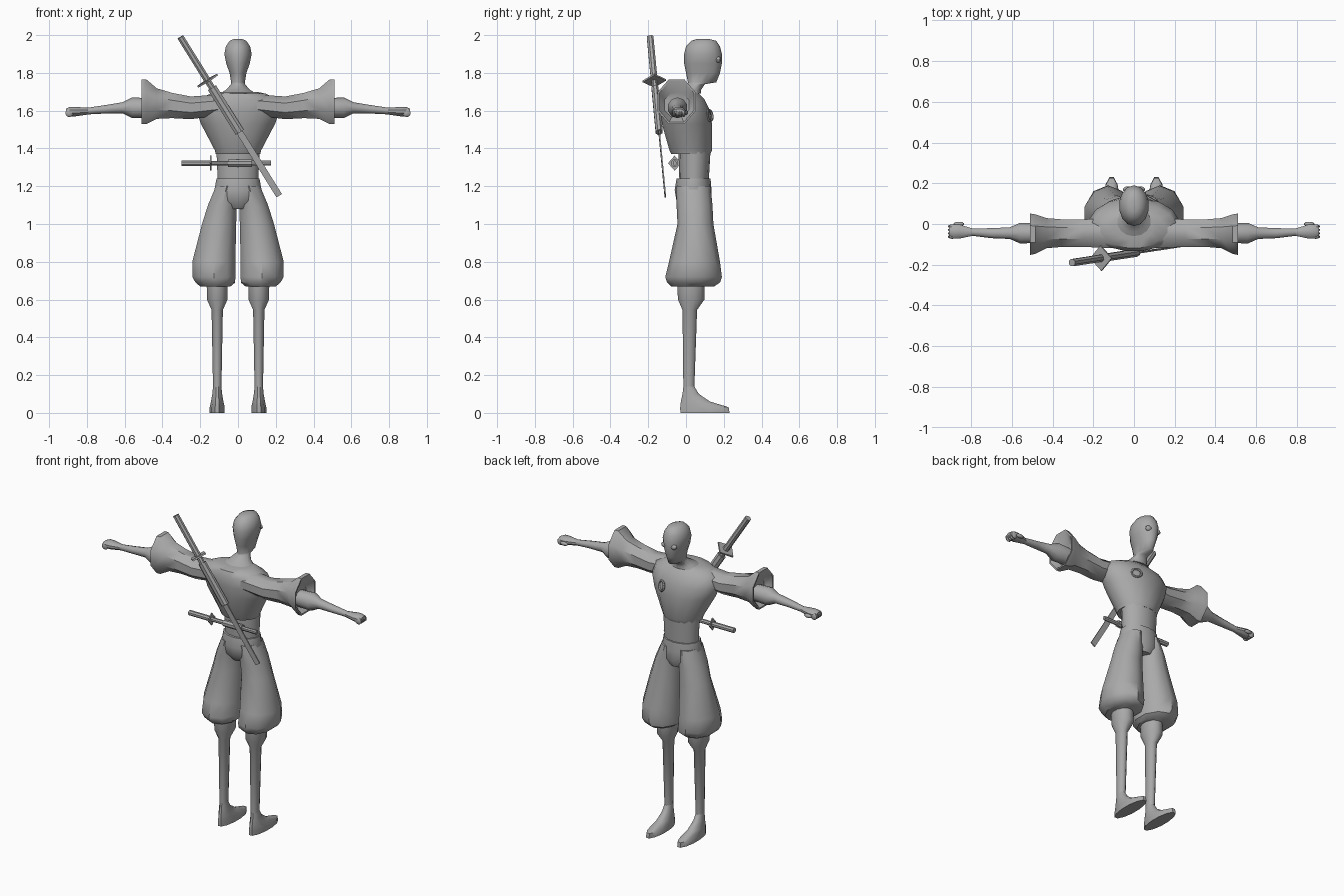
import bpy, bmesh
from math import cos, sin, tau, radians
from mathutils import Vector, Matrix

cube = bpy.data.objects.get("Cube")
if cube:
    bpy.data.objects.remove(cube)

material = bpy.data.materials.new("plain grey")
material.use_nodes = True
grey = (.4, .4, .4, 1)
material.diffuse_color = grey
material.node_tree.nodes["Principled BSDF"].inputs["Base Color"].default_value = grey


def dress(mesh, angle):
    """Give a mesh the material and smooth shading with sharp edges kept."""
    mesh.materials.append(material)
    mesh.shade_smooth()
    mesh.set_sharp_from_angle(angle=radians(angle))


def finish(name, bm, angle):
    bmesh.ops.recalc_face_normals(bm, faces=bm.faces)
    mesh = bpy.data.meshes.new(name)
    bm.to_mesh(mesh)
    bm.free()
    dress(mesh, angle)
    bpy.context.collection.objects.link(bpy.data.objects.new(name, mesh))


def oval(centre, first, second):
    """A cross-section: its centre and its two half axes."""
    return Vector(centre), Vector(first), Vector(second)


def level(z, wide, back, front, mid=0):
    """A horizontal section of the body or a leg."""
    depth = (front - back) / 2
    return oval((mid, back + depth, z), (wide, 0, 0), (0, depth, 0))


def upright(x, deep, low, high, y=-.045):
    """An upright section of a sleeve, arm or hand."""
    tall = (high - low) / 2
    return oval((x, y, low + tall), (0, deep, 0), (0, 0, tall))


def loft(name, rings, sides=12, flip=1, angle=40, turn=.5):
    """Skin a closed solid through a row of sections."""
    bm = bmesh.new()
    loops = []
    for centre, first, second in rings:
        loop = []
        for i in range(sides):
            w = tau * (i + turn) / sides
            point = centre + first * cos(w) + second * sin(w)
            point.x *= flip
            loop.append(bm.verts.new(point))
        loops.append(loop)
    for low, high in zip(loops, loops[1:]):
        for i in range(sides):
            j = i - 1
            bm.faces.new((low[j], low[i], high[i], high[j]))
    bm.faces.new(loops[0])
    bm.faces.new(loops[-1])
    finish(name, bm, angle)


def rod(name, line, begin, end, wide, deep, sides=8, turn=.5):
    """Prism over part of a line, its depth turned towards y."""
    start, stop = map(Vector, line)
    across = (stop - start).cross(Vector((0, 1, 0))).normalized()
    out = across.cross(stop - start).normalized()
    rings = [oval(start.lerp(stop, t), across * wide, out * deep) for t in (begin, end)]
    loft(name, rings, sides, angle=30, turn=turn)


def ball(name, centre, scale):
    bm = bmesh.new()
    bmesh.ops.create_uvsphere(bm, u_segments=10, v_segments=6, radius=1)
    bm.transform(Matrix.LocRotScale(Vector(centre), None, Vector(scale)))
    finish(name, bm, angle=40)


# Head and neck
loft("head", [
    level(z=1.69, wide=.1, back=-.08, front=.08),
    level(z=1.71, wide=.065, back=-.04, front=.08),
    level(z=1.74, wide=.038, back=.01, front=.1),
    level(z=1.75, wide=.037, back=.01, front=.16),
    level(z=1.8, wide=.046, back=0, front=.18),
    level(z=1.85, wide=.064, back=-.01, front=.19),
    level(z=1.9, wide=.074, back=-.01, front=.19),
    level(z=1.94, wide=.066, back=0, front=.18),
    level(z=1.97, wide=.045, back=.03, front=.16),
    level(z=1.98, wide=.02, back=.06, front=.12),
], sides=14, angle=60)

# Jacket body, sash and trouser waist
loft("jacket", [
    level(z=1.37, wide=.12, back=-.08, front=.13),
    level(z=1.39, wide=.125, back=-.09, front=.14),
    level(z=1.53, wide=.2, back=-.13, front=.14),
    level(z=1.6, wide=.225, back=-.135, front=.13),
    level(z=1.66, wide=.21, back=-.135, front=.1),
    level(z=1.69, wide=.15, back=-.12, front=.07),
    level(z=1.7, wide=.1, back=-.08, front=.06),
], sides=16)
loft("sash", [
    level(z=1.22, wide=.11, back=-.035, front=.12),
    level(z=1.39, wide=.117, back=-.04, front=.13),
], sides=14)
loft("trouser_waist", [
    level(z=1.08, wide=.06, back=-.02, front=.12),
    level(z=1.12, wide=.12, back=-.05, front=.135),
    level(z=1.18, wide=.128, back=-.06, front=.135),
    level(z=1.24, wide=.117, back=-.05, front=.13),
], sides=14)

# Paired limbs
for side, flip in (("left", 1), ("right", -1)):
    loft(side + "_trouser_leg", [
        level(z=1.2, wide=.06, back=-.05, front=.13, mid=.06),
        level(z=1.1, wide=.08, back=-.05, front=.14, mid=.083),
        level(z=1, wide=.095, back=-.045, front=.145, mid=.1),
        level(z=.8, wide=.12, back=-.09, front=.18, mid=.128),
        level(z=.72, wide=.12, back=-.11, front=.19, mid=.128),
        level(z=.69, wide=.11, back=-.1, front=.18, mid=.12),
        level(z=.67, wide=.085, back=-.08, front=.15, mid=.12),
    ], sides=10, flip=flip)
    loft(side + "_lower_leg", [
        level(z=.69, wide=.058, back=-.05, front=.1, mid=.11),
        level(z=.6, wide=.056, back=-.045, front=.1, mid=.11),
        level(z=.545, wide=.031, back=-.02, front=.06, mid=.11),
        level(z=.13, wide=.023, back=-.015, front=.045, mid=.11),
    ], flip=flip)
    loft(side + "_foot", [
        level(z=.14, wide=.023, back=-.015, front=.045, mid=.11),
        level(z=.1, wide=.027, back=-.02, front=.07, mid=.11),
        level(z=.06, wide=.034, back=-.03, front=.13, mid=.11),
        level(z=.03, wide=.041, back=-.035, front=.23, mid=.11),
        level(z=0, wide=.041, back=-.035, front=.235, mid=.11),
    ], flip=flip)
    # Flared sleeve, hollow at its end
    loft(side + "_sleeve", [
        upright(x=.1, deep=.08, low=1.57, high=1.69),
        upright(x=.25, deep=.073, low=1.55, high=1.68),
        upright(x=.35, deep=.073, low=1.555, high=1.7),
        upright(x=.43, deep=.08, low=1.55, high=1.725),
        upright(x=.485, deep=.105, low=1.52, high=1.775, y=-.05),
        upright(x=.51, deep=.11, low=1.52, high=1.775, y=-.05),
        upright(x=.51, deep=.1, low=1.53, high=1.765, y=-.05),
        upright(x=.47, deep=.07, low=1.56, high=1.7, y=-.05),
    ], sides=8, flip=flip)
    loft(side + "_arm", [
        upright(x=.44, deep=.05, low=1.565, high=1.665),
        upright(x=.56, deep=.053, low=1.56, high=1.67),
        upright(x=.61, deep=.03, low=1.585, high=1.645),
        upright(x=.7, deep=.026, low=1.585, high=1.63),
        upright(x=.8, deep=.018, low=1.58, high=1.615, y=-.04),
    ], sides=10, flip=flip)
    loft(side + "_hand", [
        upright(x=.79, deep=.018, low=1.58, high=1.615, y=-.04),
        upright(x=.86, deep=.037, low=1.57, high=1.62, y=-.037),
        upright(x=.89, deep=.036, low=1.57, high=1.62, y=-.037),
        upright(x=.91, deep=.026, low=1.58, high=1.61, y=-.037),
    ], sides=10, flip=flip)
    for k, finger in enumerate(("little", "ring", "middle", "index")):
        ball(f"{side}_{finger}_finger", (flip * .893, k * .017 - .063, 1.588), (.022, .01, .022))
    ball(side + "_thumb", (flip * .86, 0, 1.588), (.027, .011, .012))
    ball(side + "_eye", (flip * .032, .17, 1.87), (.022, .015, .017))

# Long sword slung across the back
sling = (-.305, -.19, 1.99), (.218, -.11, 1.15)
rod("sword_hilt", sling, begin=0, end=.27, wide=.019, deep=.019)
rod("sword_guard", sling, begin=.27, end=.28, wide=.062, deep=.062, sides=4, turn=0)
rod("sword_collar", sling, begin=.28, end=.32, wide=.018, deep=.015)
rod("sword_scabbard", sling, begin=.32, end=.6, wide=.027, deep=.02)
rod("sword_blade", sling, begin=.6, end=1, wide=.024, deep=.005, sides=4)

# Short sword level across the back of the sash
level_line = (-.3, -.06, 1.322), (.175, -.06, 1.322)
rod("dagger_hilt", level_line, begin=0, end=.32, wide=.016, deep=.016)
rod("dagger_guard", level_line, begin=.32, end=.335, wide=.04, deep=.035, sides=4, turn=0)
rod("dagger_collar", level_line, begin=.33, end=.52, wide=.013, deep=.014)
rod("dagger_scabbard", level_line, begin=.52, end=.79, wide=.021, deep=.02)
rod("dagger_tip", level_line, begin=.79, end=1, wide=.014, deep=.01)

# Ring on the chest
bpy.ops.mesh.primitive_torus_add(
    major_radius=.029, minor_radius=.007, major_segments=14, minor_segments=6,
    location=(.085, .125, 1.575), rotation=(radians(100), 0, radians(-28)))
ring = bpy.context.object
ring.name = "chest_ring"
dress(ring.data, angle=40)
